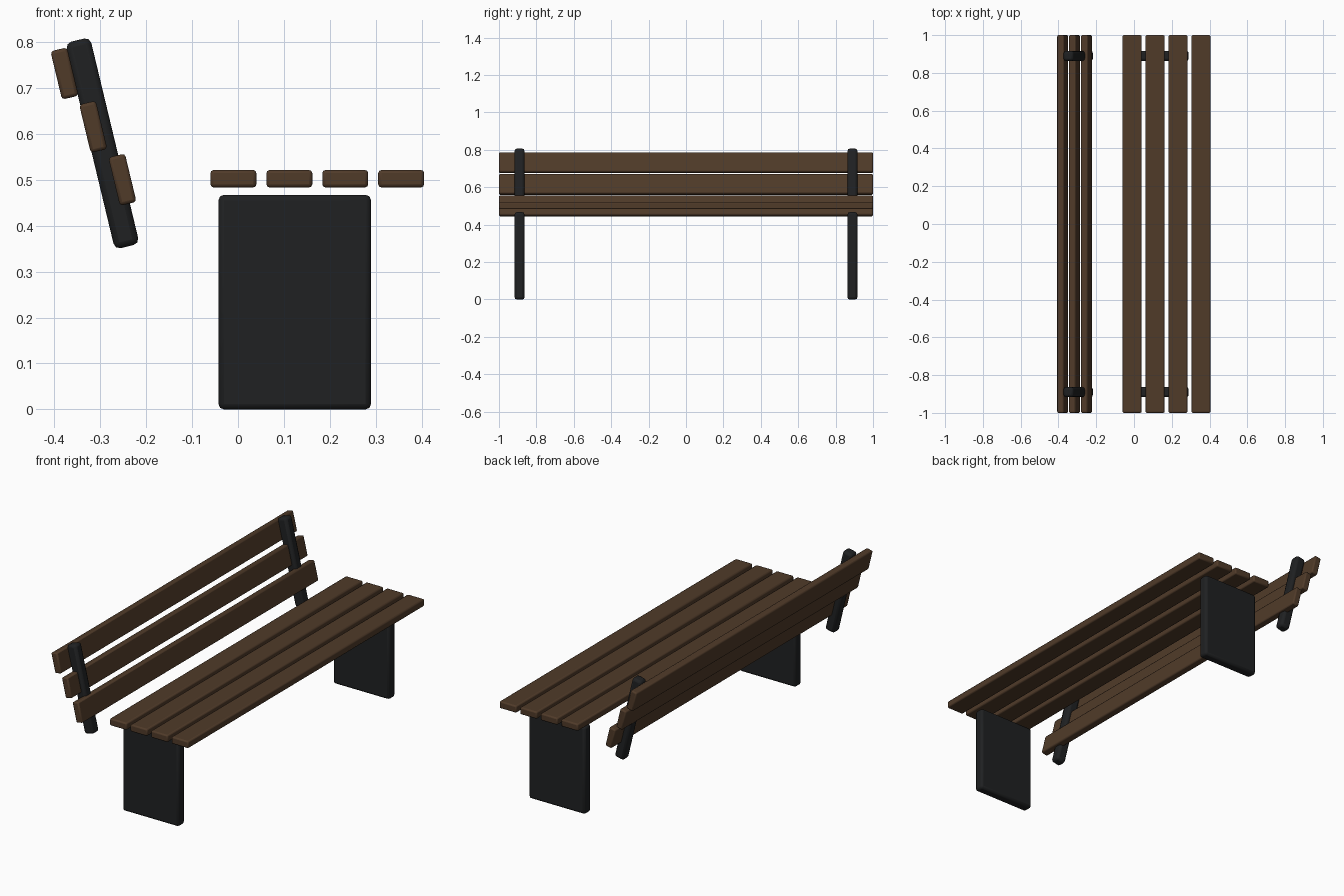
import bpy
from math import radians, sin, cos

if "Cube" in bpy.data.objects:
    bpy.data.objects.remove(bpy.data.objects["Cube"])

TILT = radians(-13.5)   # backrest lean towards -x


def material(name, rgb):
    m = bpy.data.materials.new(name)
    m.diffuse_color = (*rgb, 1)
    m.use_nodes = True
    m.node_tree.nodes["Principled BSDF"].inputs["Base Color"].default_value = m.diffuse_color
    return m


WOOD = material("brown_wood", (0.080, 0.043, 0.022))
METAL = material("dark_metal", (0.014, 0.015, 0.016))


def board(name, loc, size, mat, bevel, tilt=0.0):
    """Box with rounded edges, optionally leaning about the y axis."""
    bpy.ops.mesh.primitive_cube_add(size=1, location=loc)
    ob = bpy.context.object
    ob.name = name
    ob.scale = size
    bpy.ops.object.transform_apply(location=False, rotation=False, scale=True)
    ob.rotation_euler.y = tilt
    mod = ob.modifiers.new("rounded_edges", "BEVEL")
    mod.width = bevel
    mod.segments = 2
    ob.data.materials.append(mat)
    bpy.ops.object.shade_smooth_by_angle(angle=radians(30))
    return ob


# Seat: four long slats
for i in range(4):
    board(f"seat_slat_{i + 1}", (-0.010 + 0.1217 * i, 0, 0.502),
          (0.100, 2.0, 0.038), WOOD, 0.007)

# Backrest: three leaning slats
for i, (x, z) in enumerate([(-0.2515, 0.500), (-0.3150, 0.615), (-0.3775, 0.731)]):
    board(f"back_slat_{i + 1}", (x, 0, z),
          (0.037, 2.0, 0.108), WOOD, 0.007, TILT)

# Panel legs and backrest posts at both ends
for side, y in (("near", -0.89), ("far", 0.89)):
    board(f"leg_panel_{side}", (0.1235, y, 0.2335),
          (0.332, 0.053, 0.467), METAL, 0.012)
    board(f"back_post_{side}", (-0.295, y, 0.579),
          (0.055, 0.053, 0.462), METAL, 0.013, TILT)
